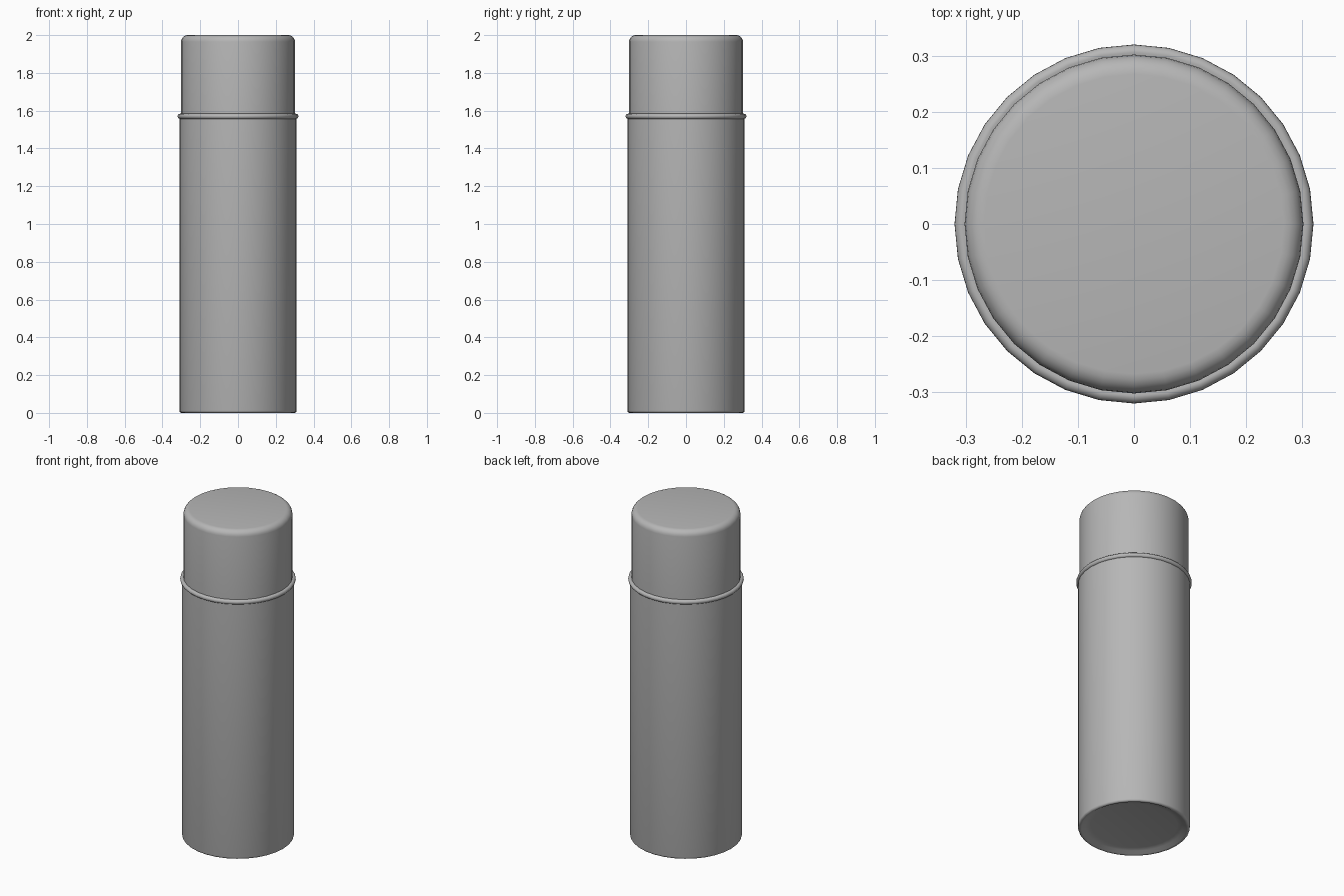
import bpy, math

if "Cube" in bpy.data.objects:
    bpy.data.objects.remove(bpy.data.objects["Cube"])

SIDES = 32

# Mid-dark grey shared by all parts
grey = bpy.data.materials.new("dark_grey")
grey.diffuse_color = (0.47, 0.47, 0.47, 1)
grey.use_nodes = True
grey.node_tree.nodes["Principled BSDF"].inputs["Base Color"].default_value = grey.diffuse_color


def lathe(name, profile, angle=40):
    """Revolve (radius, z) points around z; radius 0 ends become poles."""
    verts, rings, faces = [], [], []
    for r, z in profile:
        start = len(verts)
        count = 1 if r == 0 else SIDES
        for i in range(count):
            a = 2 * math.pi * i / SIDES
            verts.append((r * math.cos(a), r * math.sin(a), z))
        rings.append([start + i % count for i in range(SIDES)])
    for lo, hi in zip(rings, rings[1:]):
        for i in range(SIDES):
            j = (i + 1) % SIDES
            quad = [lo[i], lo[j], hi[j], hi[i]]
            faces.append(list(dict.fromkeys(quad)))
    mesh = bpy.data.meshes.new(name)
    mesh.from_pydata(verts, [], faces)
    mesh.materials.append(grey)
    obj = bpy.data.objects.new(name, mesh)
    bpy.context.collection.objects.link(obj)
    bpy.ops.object.select_all(action='DESELECT')
    obj.select_set(True)
    bpy.context.view_layer.objects.active = obj
    bpy.ops.object.shade_smooth_by_angle(angle=math.radians(angle))
    return obj


def arc(cx, cz, r, a0, a1, steps):
    """Points of a circular arc in the profile plane, angles in degrees."""
    return [(cx + r * math.cos(math.radians(a0 + (a1 - a0) * i / steps)),
             cz + r * math.sin(math.radians(a0 + (a1 - a0) * i / steps)))
            for i in range(steps + 1)]


# Can body with a slightly recessed base and rounded foot rim
lathe("can_body", [(0, 0.02), (0.24, 0.02), (0.27, 0.014), (0.29, 0.002)]
      + arc(0.298, 0.012, 0.012, -90, 0, 3)
      + [(0.31, 1.565), (0.295, 1.575), (0, 1.575)])

# Rolled seam ring between body and cap, closed inside
lathe("seam_ring", [(0.295, 1.557)] + arc(0.306, 1.57, 0.014, -80, 90, 7)
      + [(0.295, 1.58), (0.295, 1.557)], 60)

# Cap with rounded top edge
lathe("cap", [(0, 1.57), (0.302, 1.57)]
      + arc(0.267, 1.965, 0.035, 0, 90, 5) + [(0, 2.0)])
